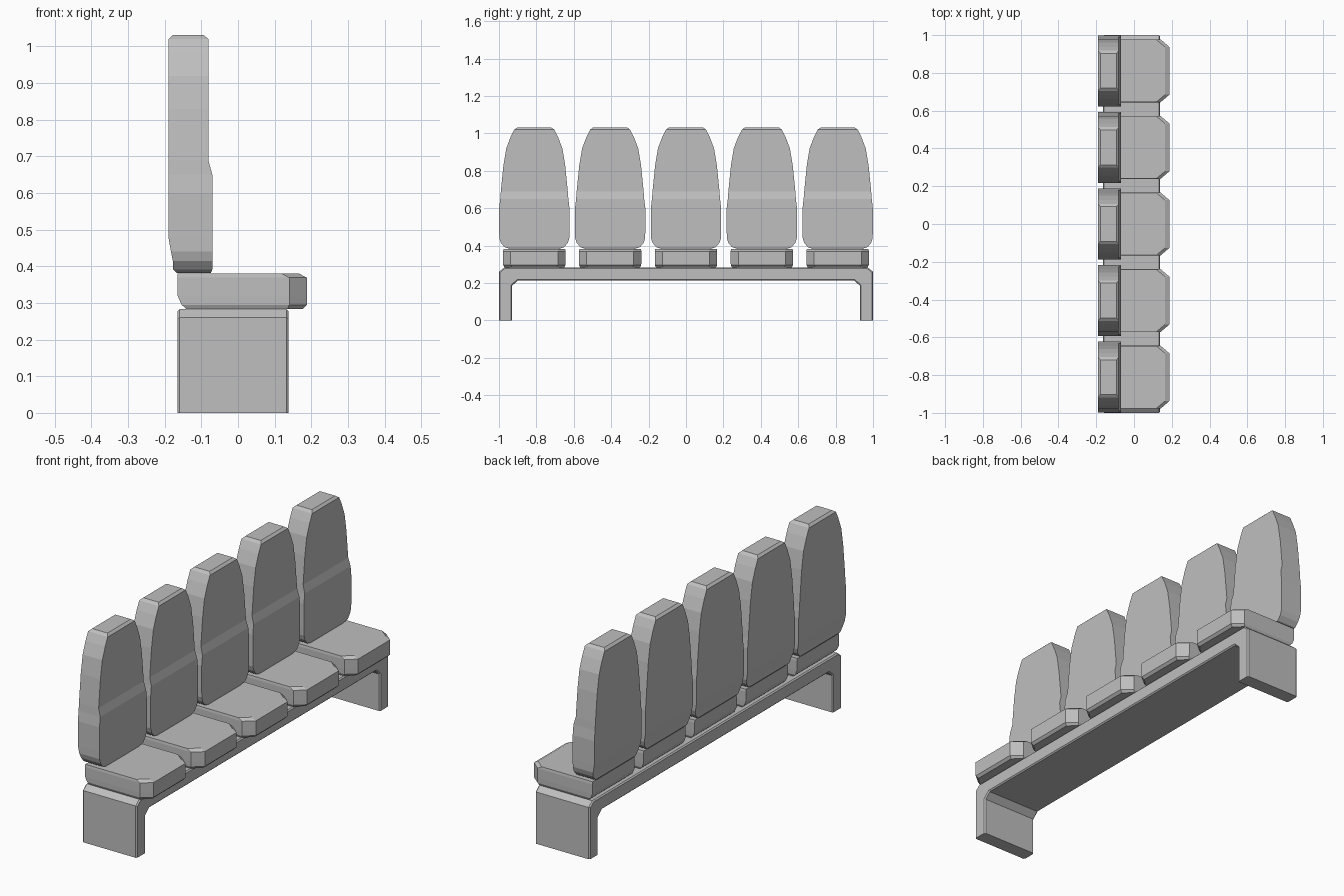
import bpy, bmesh

if "Cube" in bpy.data.objects:
    bpy.data.objects.remove(bpy.data.objects["Cube"])

grey = bpy.data.materials.new("plain grey")
grey.diffuse_color = (0.52, 0.52, 0.52, 1)
grey.use_nodes = True
grey.node_tree.nodes["Principled BSDF"].inputs["Base Color"].default_value = grey.diffuse_color


def finish(bm, name):
    bmesh.ops.recalc_face_normals(bm, faces=bm.faces)
    mesh = bpy.data.meshes.new(name)
    bm.to_mesh(mesh)
    bm.free()
    mesh.materials.append(grey)
    obj = bpy.data.objects.new(name, mesh)
    bpy.context.collection.objects.link(obj)
    return obj


def loft(name, rings):
    """Skin a stack of equal-length point rings and cap both ends."""
    bm = bmesh.new()
    rows = [[bm.verts.new(p) for p in ring] for ring in rings]
    n = len(rows[0])
    for a, b in zip(rows, rows[1:]):
        for i in range(n):
            j = (i + 1) % n
            bm.faces.new((a[i], a[j], b[j], b[i]))
    bm.faces.new(rows[0][::-1])
    bm.faces.new(rows[-1])
    return finish(bm, name)


# Bench base: an inverted U profile, extruded across x
half = [(0.90, 0.213), (0.93, 0.185), (0.93, 0), (1.0, 0), (1.0, 0.26), (0.972, 0.283)]
outline = half + [(-y, z) for y, z in reversed(half)]
X0, X1 = -0.165, 0.138
bm = bmesh.new()
face = bm.faces.new([bm.verts.new((X0, y, z)) for y, z in outline])
ext = bmesh.ops.extrude_face_region(bm, geom=[face])
bmesh.ops.translate(bm, vec=(X1 - X0, 0, 0),
                    verts=[v for v in ext["geom"] if isinstance(v, bmesh.types.BMVert)])
# small chamfer round both ends of the profile, leaving the feet square
rim = [e for e in bm.edges
       if abs(e.verts[0].co.x - e.verts[1].co.x) < 1e-5
       and max(v.co.z for v in e.verts) > 0.01]
bmesh.ops.bevel(bm, geom=rim, offset=0.006, segments=1, affect='EDGES', profile=0.5)
finish(bm, "bench_base")

# Cushion levels: z, rear x, corner x, front x, half width, front half width
CUSHION = [
    (0.283, -0.140, 0.135, 0.176, 0.160, 0.120),
    (0.295, -0.154, 0.140, 0.188, 0.166, 0.126),
    (0.320, -0.165, 0.140, 0.188, 0.167, 0.126),
    (0.369, -0.165, 0.140, 0.188, 0.167, 0.126),
    (0.381, -0.165, 0.118, 0.165, 0.165, 0.126),
]

# Backrest levels: z, rear x, front x, half width
BACK = [
    (0.382, -0.168, -0.074, 0.130),
    (0.392, -0.177, -0.070, 0.160),
    (0.415, -0.178, -0.070, 0.179),
    (0.440, -0.183, -0.070, 0.187),
    (0.480, -0.190, -0.070, 0.188),
    (0.600, -0.190, -0.070, 0.188),
    (0.650, -0.190, -0.070, 0.182),
    (0.690, -0.190, -0.081, 0.179),
    (0.830, -0.190, -0.081, 0.165),
    (0.920, -0.190, -0.081, 0.150),
    (0.980, -0.190, -0.081, 0.127),
    (1.020, -0.190, -0.081, 0.107),
    (1.031, -0.178, -0.093, 0.092),
]

# Five seats in a row
for i in range(5):
    c = (i - 2) * 0.4055
    loft(f"seat_cushion_{i + 1}",
         [[(xb, c - w, z), (xc, c - w, z), (xf, c - wf, z),
           (xf, c + wf, z), (xc, c + w, z), (xb, c + w, z)]
          for z, xb, xc, xf, w, wf in CUSHION])
    loft(f"seat_back_{i + 1}",
         [[(xb, c - w, z), (xf, c - w, z), (xf, c + w, z), (xb, c + w, z)]
          for z, xb, xf, w in BACK])
